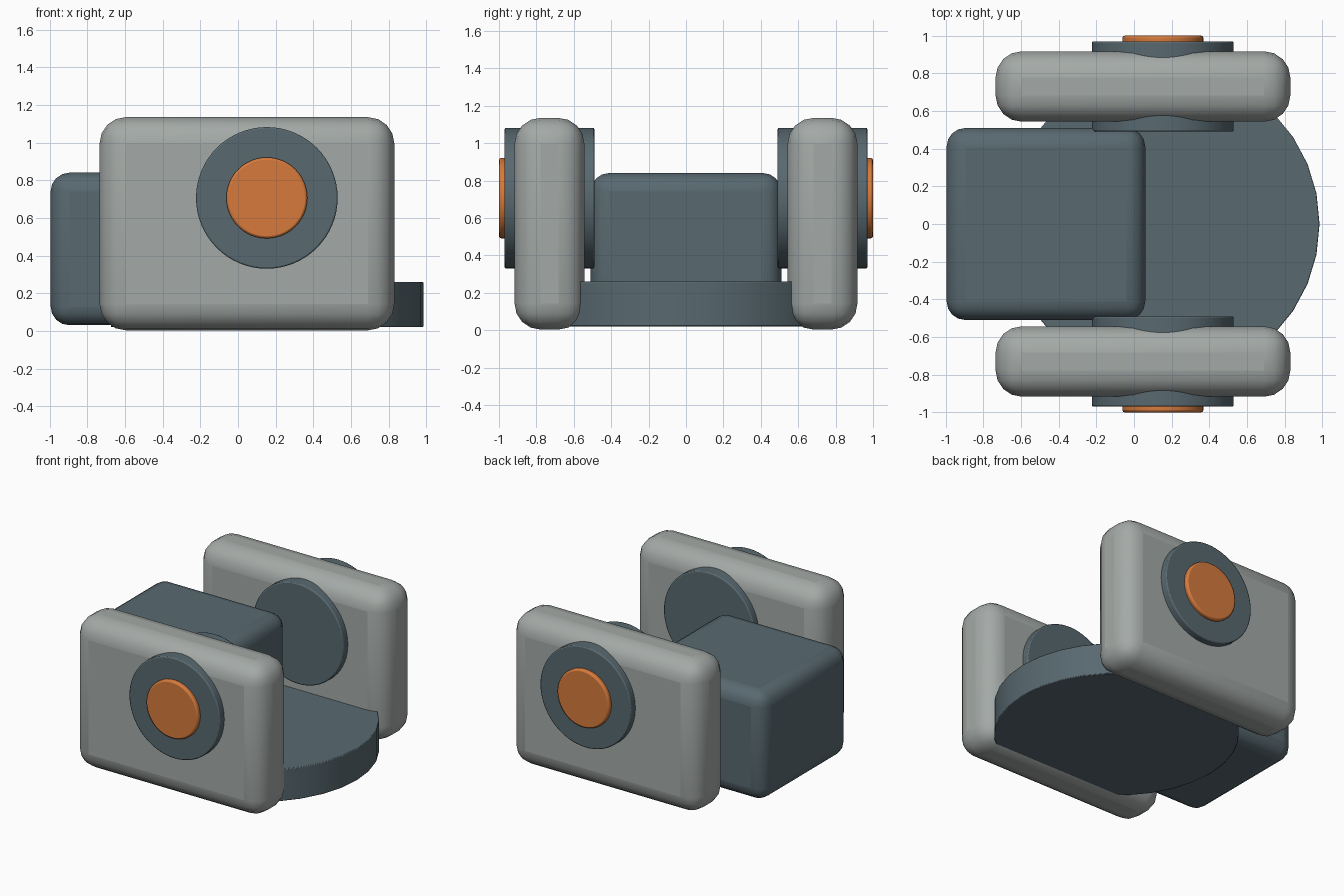
import bpy
import math

cube = bpy.data.objects.get("Cube")
if cube:
    bpy.data.objects.remove(cube, do_unlink=True)


def material(name, rgb):
    mat = bpy.data.materials.new(name)
    mat.use_nodes = True
    color = (*rgb, 1.0)
    mat.diffuse_color = color
    mat.node_tree.nodes["Principled BSDF"].inputs["Base Color"].default_value = color
    return mat


light_grey = material("light grey", (0.37, 0.40, 0.385))
slate = material("slate", (0.098, 0.141, 0.162))
orange = material("orange", (0.67, 0.195, 0.045))


def finish(obj, name, mat, bevel, segments):
    """Name, colour, bevel and smooth one part."""
    obj.name = name
    obj.data.materials.append(mat)
    mod = obj.modifiers.new("rounded edges", "BEVEL")
    mod.width = bevel
    mod.segments = segments
    mod.limit_method = "ANGLE"
    mod.angle_limit = math.radians(40)
    bpy.ops.object.shade_smooth_by_angle(angle=math.radians(35))


def box(name, low, high, mat, bevel):
    center = [(a + b) / 2 for a, b in zip(low, high)]
    bpy.ops.mesh.primitive_cube_add(size=1, location=center)
    obj = bpy.context.object
    obj.scale = [b - a for a, b in zip(low, high)]
    bpy.ops.object.transform_apply(location=False, rotation=False, scale=True)
    finish(obj, name, mat, bevel, 4)


def disc(name, center, radius, depth, mat, sides, bevel, sideways=True):
    turn = math.pi / 2 if sideways else 0
    bpy.ops.mesh.primitive_cylinder_add(
        vertices=sides, radius=radius, depth=depth,
        location=center, rotation=(turn, 0, 0))
    finish(bpy.context.object, name, mat, bevel, 2)


# Central body and round base
box("body_block", (-0.995, -0.51, 0.03), (0.06, 0.51, 0.84), slate, 0.1)
disc("round_base", (0.155, 0, 0.14), 0.83, 0.24, slate, 32, 0.006, sideways=False)

# Side plates, each with a hub running through it and an outer cap
hub_x, hub_z = 0.153, 0.706
for side, s in (("front", -1), ("back", 1)):
    near, far = sorted((s * 0.543, s * 0.917))
    box(side + "_plate", (-0.735, near, 0.003), (0.83, far, 1.135), light_grey, 0.14)
    disc(side + "_hub", (hub_x, s * 0.73, hub_z), 0.376, 0.48, slate, 64, 0.008)
    disc(side + "_hub_cap", (hub_x, s * 0.95, hub_z), 0.215, 0.1, orange, 48, 0.012)
